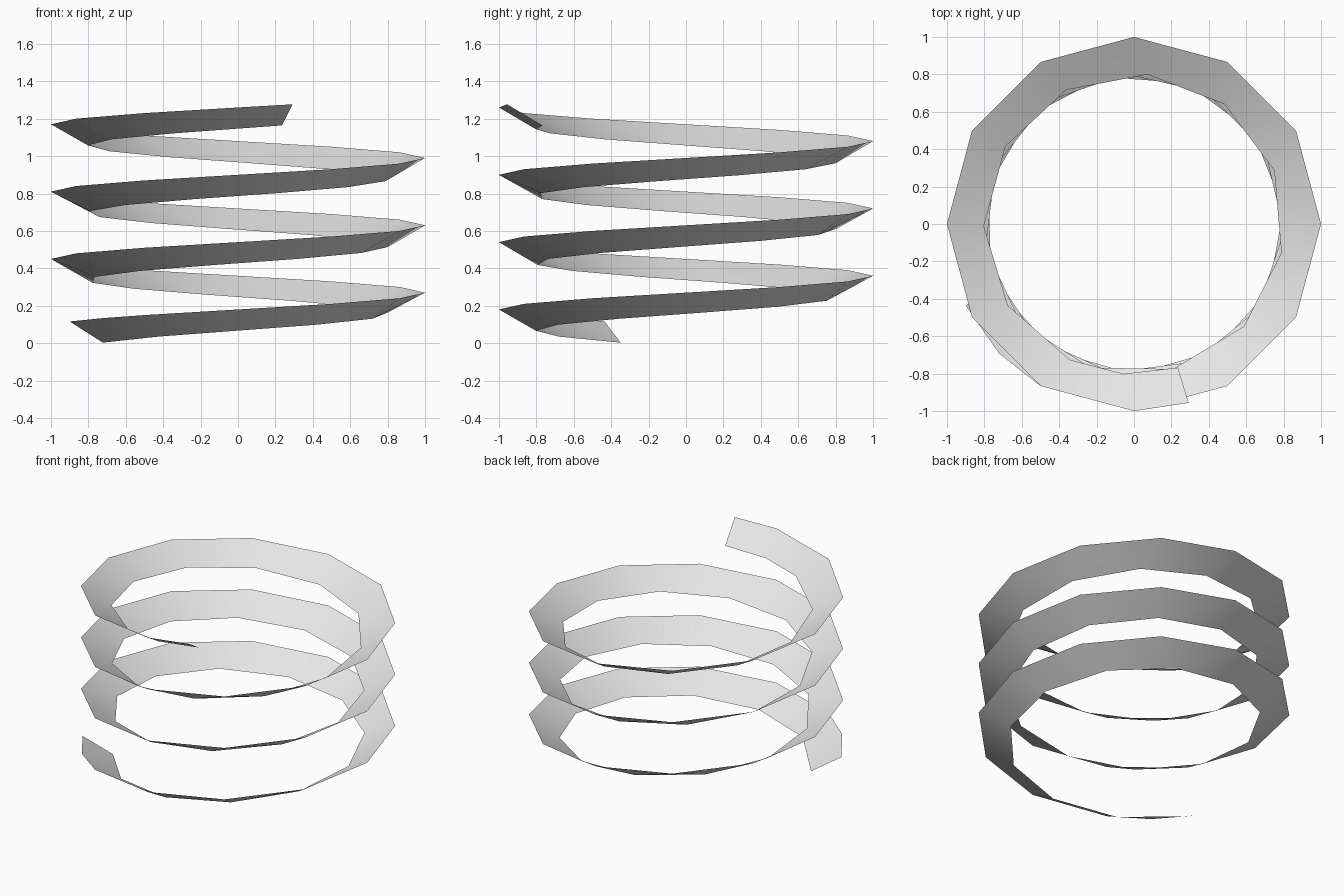
import bpy, bmesh, math

cube = bpy.data.objects.get("Cube")
if cube:
    bpy.data.objects.remove(cube, do_unlink=True)

START, END = -154.2, 1007.0      # sweep of the helix in degrees
RISE = 0.36 / 360                # climb per degree

grey = bpy.data.materials.new("plain grey")
grey.use_nodes = True
grey.diffuse_color = (0.8, 0.8, 0.8, 1)
grey.node_tree.nodes["Principled BSDF"].inputs["Base Color"].default_value = (0.8, 0.8, 0.8, 1)

# Angles of the corners along the two rims, which step differently
outer_angles = [START, -136.2] + list(range(-120, 991, 30)) + [END]
inner_angles = [START + 31.97 * i for i in range(36)] + [986.0, END]


def rim(bm, angles, radius, base):
    """Corners of one rim of the spiral."""
    verts = []
    for deg in angles:
        a = math.radians(deg)
        verts.append(bm.verts.new((radius * math.cos(a), radius * math.sin(a), base + RISE * deg)))
    return verts


# Spiral ribbon: stitch the two rims, always advancing the one that lags
bm = bmesh.new()
outer = rim(bm, outer_angles, 1.0, 0.27)
inner = rim(bm, inner_angles, 0.803, 0.157)
i = j = 0
while i < len(outer) - 1 or j < len(inner) - 1:
    next_outer = outer_angles[i + 1] if i < len(outer) - 1 else math.inf
    next_inner = inner_angles[j + 1] if j < len(inner) - 1 else math.inf
    if next_outer <= next_inner:
        bm.faces.new((outer[i], outer[i + 1], inner[j]))
        i += 1
    else:
        bm.faces.new((outer[i], inner[j + 1], inner[j]))
        j += 1

mesh = bpy.data.meshes.new("spiral_ribbon")
bm.to_mesh(mesh)
bm.free()
mesh.materials.append(grey)
ribbon = bpy.data.objects.new("spiral_ribbon", mesh)
bpy.context.collection.objects.link(ribbon)
mesh.shade_smooth()
